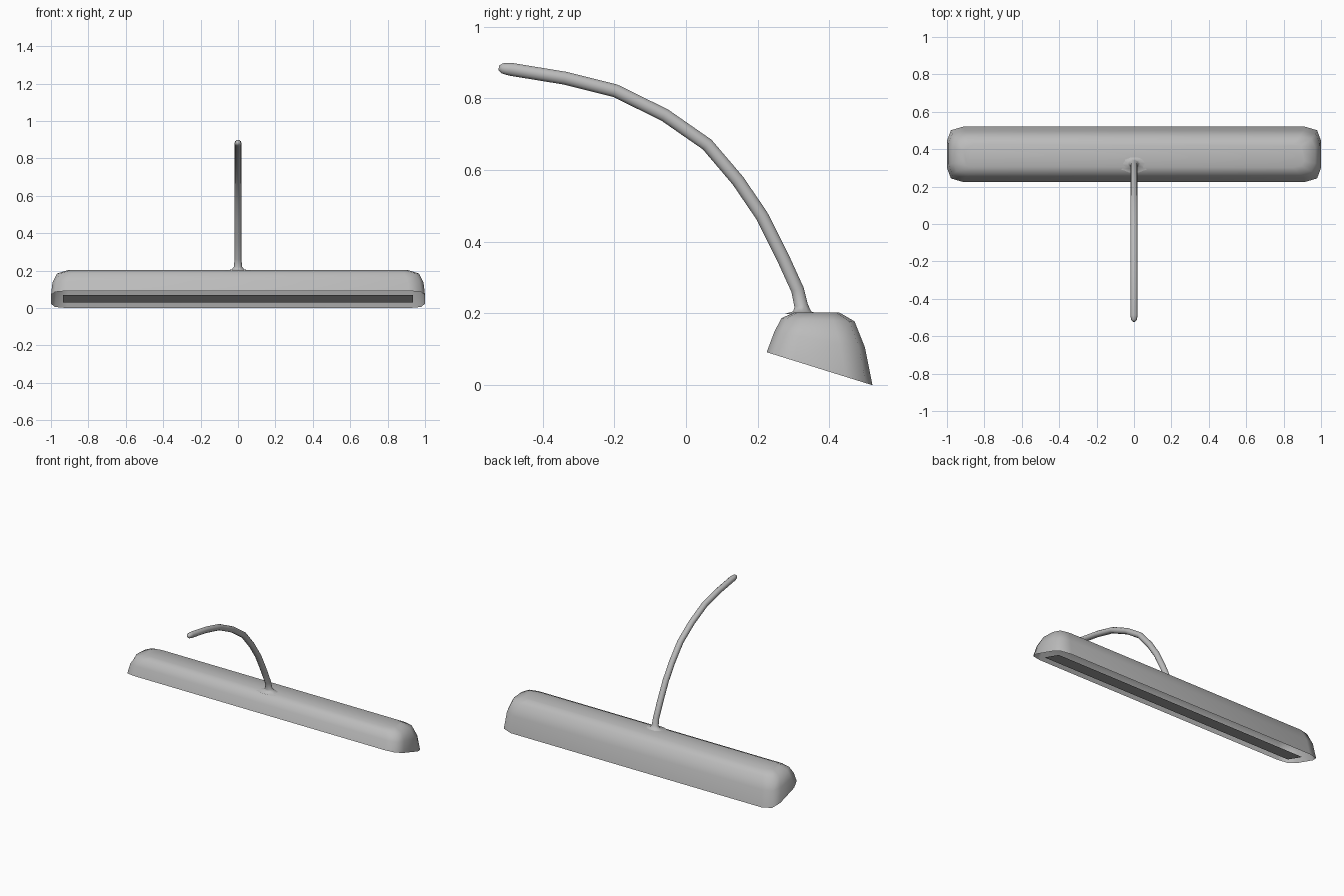
import bpy, bmesh, math
from mathutils import Vector

if "Cube" in bpy.data.objects:
    bpy.data.objects.remove(bpy.data.objects["Cube"])

# One mid grey for the whole lamp
grey = bpy.data.materials.new("mid_grey")
grey.diffuse_color = (.5, .5, .5, 1)
grey.use_nodes = True
grey.node_tree.nodes["Principled BSDF"].inputs["Base Color"].default_value = grey.diffuse_color


def finish(name, bm, angle, recalc=True):
    if recalc:
        bmesh.ops.recalc_face_normals(bm, faces=bm.faces[:])
    me = bpy.data.meshes.new(name)
    bm.to_mesh(me)
    bm.free()
    me.materials.append(grey)
    ob = bpy.data.objects.new(name, me)
    bpy.context.collection.objects.link(ob)
    bpy.ops.object.select_all(action='DESELECT')
    ob.select_set(True)
    bpy.context.view_layer.objects.active = ob
    bpy.ops.object.shade_smooth_by_angle(angle=math.radians(angle))
    return ob


def loft(name, rings, angle, open_start=False):
    bm = bmesh.new()
    loops = [[bm.verts.new(p) for p in r] for r in rings]
    n = len(loops[0])
    for a, b in zip(loops, loops[1:]):
        for i in range(n):
            j = (i + 1) % n
            bm.faces.new((a[i], a[j], b[j], b[i]))
    if not open_start:
        bm.faces.new(loops[0][::-1])
    bm.faces.new(loops[-1])
    return finish(name, bm, angle)


def head_ring(hx, front, back, cx, cy):
    """Rounded rectangle in plan, tilted between its front and back (y, z)."""
    (y0, z0), (y1, z1) = front, back
    mid, hy = (y0 + y1) / 2, (y1 - y0) / 2
    corner = [(hx, hy - cy), (hx - .25 * cx, hy - .25 * cy), (hx - cx, hy)]
    pts = corner + [(-x, y) for x, y in reversed(corner)]
    pts += [(-x, -y) for x, y in corner] + [(x, -y) for x, y in reversed(corner)]
    return [(x, mid + y, z0 + (z1 - z0) * (y + hy) / (2 * hy)) for x, y in pts]


# Long hollow shade, open along its slanted underside
loft("lamp_head", [
    head_ring(1.0, (.225, .092), (.52, 0), .085, .075),
    head_ring(.992, (.246, .148), (.499, .105), .085, .07),
    head_ring(.968, (.266, .187), (.47, .178), .08, .06),
    head_ring(.91, (.302, .203), (.427, .203), .06, .035)], 60, open_start=True)

# Flat light panel inside the slanted opening, facing down
bm = bmesh.new()
bm.faces.new([bm.verts.new((x, y, .093 - .312 * (y - .225)))
              for x, y in ((-.935, .295), (-.935, .425), (.935, .425), (.935, .295))])
finish("light_panel", bm, 30, recalc=False)

# Curved arm: (y, z, x radius, depth radius), with a wide foot and rounded tip
path = [(.322, .199, .09, .048), (.324, .206, .034, .026), (.321, .222, .021, .02)]
path += [(y, z, .019, .019) for y, z in (
    (.311, .266), (.269, .358), (.211, .473), (.145, .57), (.059, .671),
    (-.059, .753), (-.197, .821), (-.337, .856), (-.49, .881))]
path += [(-.512, .8835, .015, .015), (-.522, .885, .007, .007)]
SIDES = 10
rings = []
for i, (y, z, rx, ry) in enumerate(path):
    a, b = path[max(i - 1, 0)], path[min(i + 1, len(path) - 1)]
    t = Vector((0, b[0] - a[0], b[1] - a[1])).normalized()
    if i < 2:
        t = Vector((0, 0, 1))      # foot lies flat on the shade
    side = Vector((1, 0, 0))
    up = t.cross(side)
    rings.append([Vector((0, y, z)) + rx * math.cos(q) * side + ry * math.sin(q) * up
                  for q in (2 * math.pi * k / SIDES for k in range(SIDES))])
loft("curved_arm", rings, 80)
